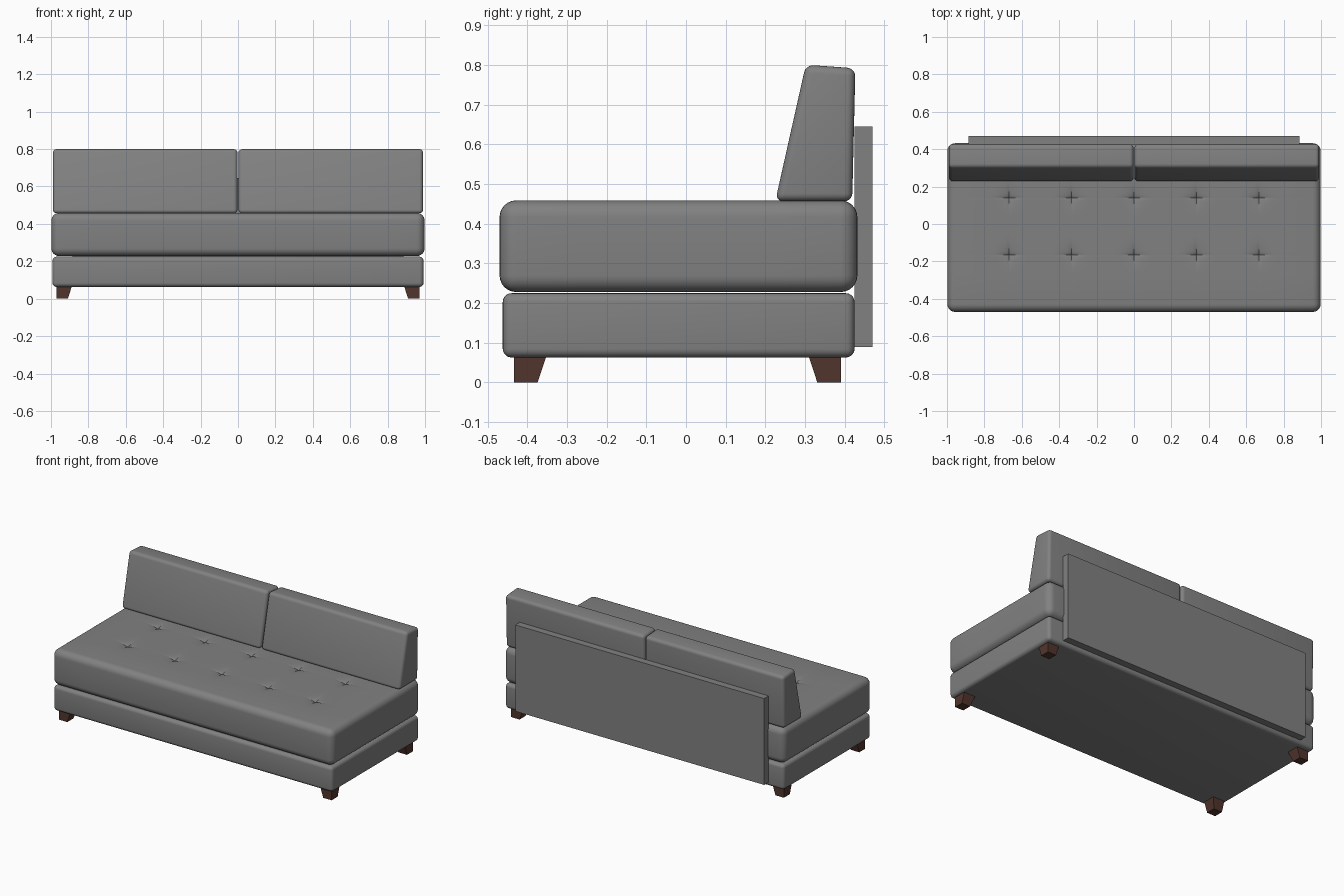
import bpy, bmesh, math
from mathutils import Vector

if "Cube" in bpy.data.objects:
    bpy.data.objects.remove(bpy.data.objects["Cube"])


def material(name, rgb):
    m = bpy.data.materials.new(name)
    m.diffuse_color = (*rgb, 1)
    m.use_nodes = True
    m.node_tree.nodes["Principled BSDF"].inputs["Base Color"].default_value = m.diffuse_color
    return m


grey = material("grey upholstery", (0.22, 0.22, 0.22))
brown = material("dark brown wood", (0.085, 0.036, 0.026))


def finish(name, bm, mat, smooth=True):
    bmesh.ops.recalc_face_normals(bm, faces=bm.faces)
    me = bpy.data.meshes.new(name)
    bm.to_mesh(me)
    bm.free()
    me.materials.append(mat)
    ob = bpy.data.objects.new(name, me)
    bpy.context.collection.objects.link(ob)
    if smooth:
        bpy.ops.object.select_all(action='DESELECT')
        ob.select_set(True)
        bpy.context.view_layer.objects.active = ob
        bpy.ops.object.shade_smooth_by_angle(angle=math.radians(40))
    return ob


def prism(profile, x0, x1, radius=0, segments=5):
    """Extrude a (y, z) profile along x and round every edge."""
    bm = bmesh.new()
    f = bm.faces.new([bm.verts.new((x0, y, z)) for y, z in profile])
    ext = bmesh.ops.extrude_face_region(bm, geom=[f])["geom"]
    for v in ext:
        if isinstance(v, bmesh.types.BMVert):
            v.co.x = x1
    bmesh.ops.recalc_face_normals(bm, faces=bm.faces)
    if radius:
        bmesh.ops.bevel(bm, geom=bm.edges[:], offset=radius, segments=segments,
                        profile=0.5, affect='EDGES')
    return bm


def rect(y0, y1, z0, z1):
    return [(y0, z0), (y1, z0), (y1, z1), (y0, z1)]


# Base box
finish("base", prism(rect(-0.462, 0.425, 0.063, 0.225), -0.992, 0.992, 0.022), grey)

# Tufted seat: rounded box, sliced around each tuft, then dimpled
TX = [-0.667, -0.333, 0, 0.333, 0.667]
TY = [-0.165, 0.14]
OFFSETS = [-0.1, -0.07, -0.045, -0.025, -0.012, -0.005, 0,
           0.005, 0.012, 0.025, 0.045, 0.07, 0.1]
bm = prism(rect(-0.47, 0.432, 0.228, 0.459), -0.998, 0.998, 0.042, 6)
for centres, axis in ((TX, Vector((1, 0, 0))), (TY, Vector((0, 1, 0)))):
    for c in centres:
        for o in OFFSETS:
            bmesh.ops.bisect_plane(bm, geom=bm.verts[:] + bm.edges[:] + bm.faces[:],
                                   plane_co=axis * (c + o), plane_no=axis)
for v in bm.verts:
    if v.co.z < 0.455:
        continue
    x, y, drop = v.co.x, v.co.y, 0
    for tx in TX:
        for ty in TY:
            dx, dy = abs(x - tx), abs(y - ty)
            drop += 0.007 * math.exp(-(dx * dx + dy * dy) / 0.0016)
            # crossed creases running out from the button
            for along, across in ((dx, dy), (dy, dx)):
                drop += 0.005 * math.exp(-(along / 0.05) ** 2 - (across / 0.005) ** 2)
    v.co.z -= drop
finish("seat", bm, grey)

# Two wedge-shaped back cushions
WEDGE = [(0.225, 0.457), (0.419, 0.457), (0.427, 0.792), (0.302, 0.801)]
for side, x0, x1 in (("left", -0.99, -0.003), ("right", 0.003, 0.99)):
    finish(side + "_back_cushion", prism(WEDGE, x0, x1, 0.02), grey)

# Flat panel behind the sofa
finish("back_panel", prism(rect(0.425, 0.47, 0.09, 0.645), -0.885, 0.885), grey, False)

# Legs: upright on the outside, tapering on the inner sides
for sx, xn in ((-1, "left"), (1, "right")):
    for yn, y_out, sy in (("front", -0.434, 1), ("back", 0.391, -1)):
        bm = bmesh.new()
        rings = []
        for z, w in ((0, 0.06), (0.07, 0.083)):
            xo = 0.97
            rings.append([bm.verts.new((sx * x, y, z)) for x, y in (
                (xo, y_out), (xo - w, y_out), (xo - w, y_out + sy * w), (xo, y_out + sy * w))])
        bm.faces.new(rings[0])
        bm.faces.new(rings[1])
        for i in range(4):
            j = (i + 1) % 4
            bm.faces.new((rings[0][i], rings[0][j], rings[1][j], rings[1][i]))
        finish(f"{yn}_{xn}_leg", bm, brown, False)
